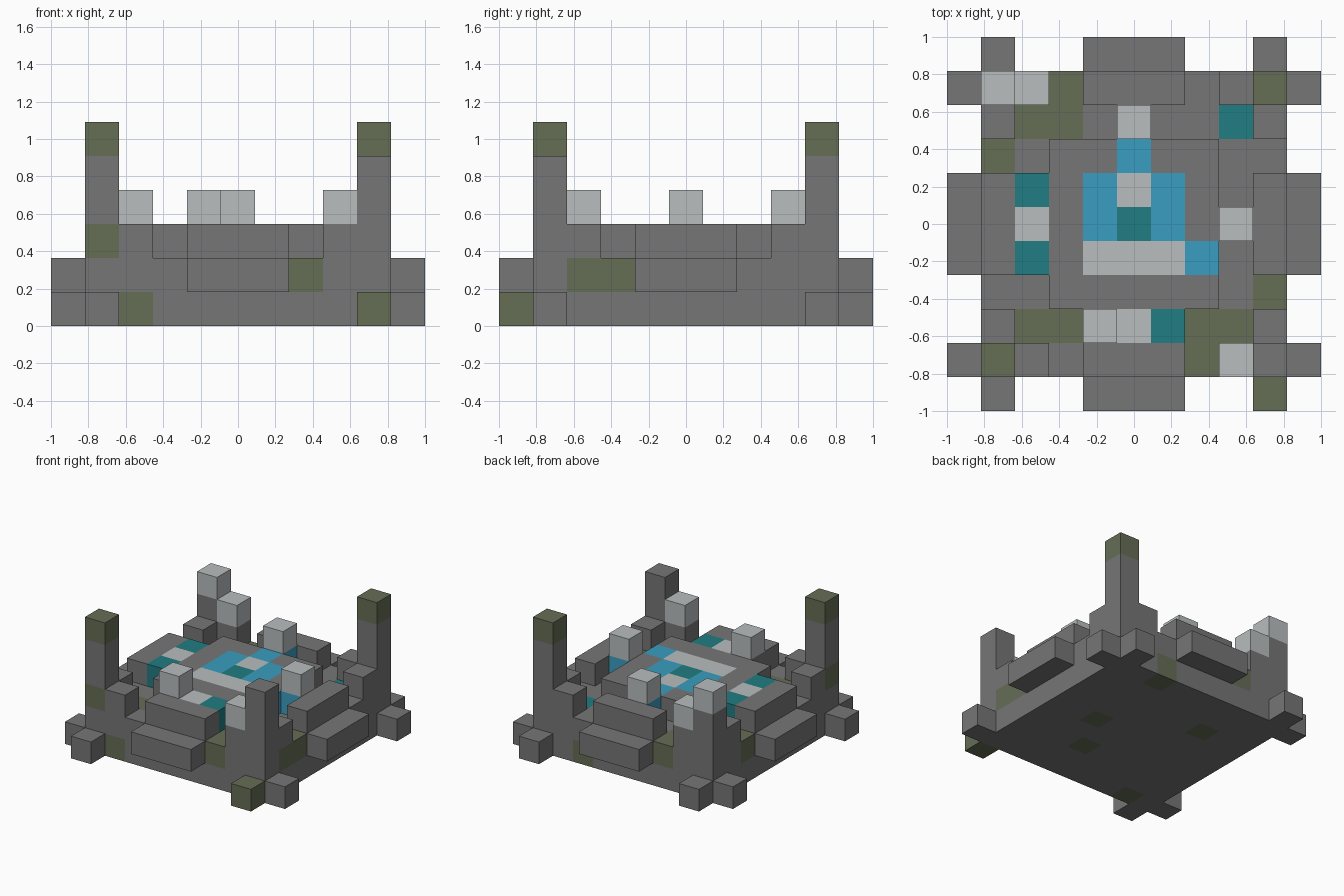
import bpy, bmesh
from mathutils import Vector

cube = bpy.data.objects.get("Cube")
if cube:
    bpy.data.objects.remove(cube, do_unlink=True)

CELL = 2 / 11
COLOURS = {
    "stone_grey": (0.18, 0.18, 0.18),
    "pale_stone": (0.48, 0.51, 0.515),
    "moss_olive": (0.13, 0.153, 0.091),
    "bright_blue": (0.042, 0.337, 0.527),
    "deep_teal": (0.015, 0.205, 0.223),
}
GREY, PALE, MOSS, BLUE, TEAL = range(5)

mats = []
for name, rgb in COLOURS.items():
    m = bpy.data.materials.new(name)
    m.use_nodes = True
    m.diffuse_color = (*rgb, 1)
    bsdf = m.node_tree.nodes["Principled BSDF"]
    bsdf.inputs["Base Color"].default_value = (*rgb, 1)
    bsdf.inputs["Roughness"].default_value = 0.9
    mats.append(m)

blocks = {}  # (i, j, k) -> [part name, colour]


def fill(part, xs, ys, zs, colour=GREY):
    for i in range(xs[0], xs[1] + 1):
        for j in range(ys[0], ys[1] + 1):
            for k in range(zs[0], zs[1] + 1):
                blocks[i, j, k] = [part, colour]


def paint(colour, *cells):
    for c in cells:
        blocks[c][1] = colour


def quarter_turns(part, cells):
    """Repeat the cells on all four sides."""
    for i, j, k in cells:
        for _ in range(4):
            blocks[i, j, k] = [part, GREY]
            i, j = 10 - j, i


# Base and raised centre
fill("base", (1, 9), (1, 9), (0, 1))
fill("altar_floor", (3, 7), (3, 7), (2, 2))
fill("altar_floor", (2, 2), (4, 6), (2, 2))
fill("altar_floor", (4, 6), (2, 2), (2, 2))
fill("altar_floor", (8, 8), (5, 5), (2, 2), BLUE)
fill("altar_floor", (5, 5), (8, 8), (2, 2), BLUE)

# Side ledges and parapets
quarter_turns("side_ledges", [(i, 0, 1) for i in (4, 5, 6)])
quarter_turns("parapets", [(i, 1, 2) for i in (4, 5, 6)])

# Corner feet, shoulders and posts
quarter_turns("corner_feet", [(1, 0, 0), (9, 0, 0)])
quarter_turns("corner_shoulders", [(2, 1, 2), (8, 1, 2)])
quarter_turns("corner_posts", [(1, 1, k) for k in (2, 3, 4)])
for n in (1, 9):
    fill("corner_posts", (n, n), (n, n), (5, 5), MOSS)

# Pale blocks standing on top
for i, j in ((4, 2), (8, 5), (5, 8), (8, 1), (2, 9)):
    fill("pale_blocks", (i, i), (j, j), (3, 3), PALE)
paint(PALE, (1, 9, 4))

# Inlaid pattern of the centre
paint(BLUE, (5, 7, 2), (4, 6, 2), (6, 6, 2), (4, 5, 2), (6, 5, 2), (7, 4, 2))
paint(PALE, (5, 6, 2), (4, 4, 2), (5, 4, 2), (6, 4, 2), (2, 5, 2), (5, 2, 2))
paint(TEAL, (5, 5, 2), (2, 4, 2), (2, 6, 2), (6, 2, 2), (8, 8, 1))

# Mossy stones
paint(MOSS, (2, 2, 1), (3, 2, 1), (7, 2, 1), (8, 2, 1), (7, 1, 1), (9, 2, 1),
      (9, 3, 1), (1, 7, 1), (2, 8, 1), (3, 8, 1), (3, 9, 1), (1, 1, 2),
      (9, 0, 0), (2, 1, 0), (7, 9, 0), (7, 5, 0), (6, 3, 0), (3, 7, 0))


def build(part):
    """Skin the part's blocks, leaving out faces between touching blocks."""
    bm = bmesh.new()
    for cell, (owner, colour) in blocks.items():
        if owner != part:
            continue
        centre = Vector((cell[0] - 5, cell[1] - 5, cell[2] + 0.5))
        for axis in range(3):
            for sign in (-1, 1):
                n = Vector((0, 0, 0))
                n[axis] = sign
                if tuple(int(c + d) for c, d in zip(cell, n)) in blocks:
                    continue
                u = Vector((0, 0, 0))
                u[(axis + 1) % 3] = 1
                v = n.cross(u)
                corners = [n + u + v, n - u + v, n - u - v, n + u - v]
                f = bm.faces.new([bm.verts.new((centre + c / 2) * CELL)
                                  for c in corners])
                f.material_index = colour
    bmesh.ops.remove_doubles(bm, verts=bm.verts, dist=0.001)
    bmesh.ops.dissolve_limit(bm, angle_limit=0.01, verts=bm.verts,
                             edges=bm.edges, delimit={"MATERIAL"})
    bm.normal_update()
    mesh = bpy.data.meshes.new(part)
    bm.to_mesh(mesh)
    bm.free()
    for m in mats:
        mesh.materials.append(m)
    bpy.context.scene.collection.objects.link(bpy.data.objects.new(part, mesh))


for part in sorted({b[0] for b in blocks.values()}):
    build(part)
